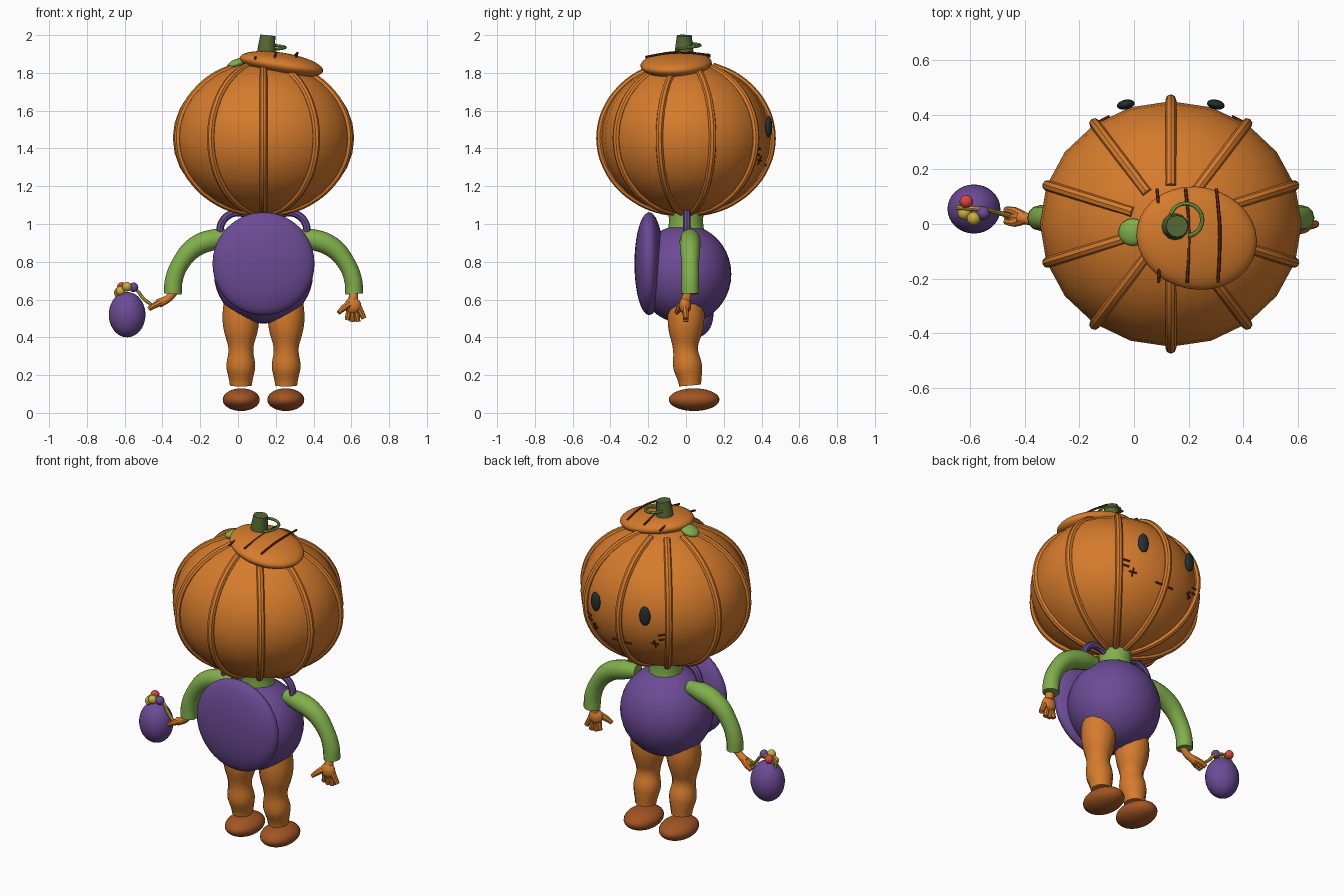
import bpy, math
from mathutils import Vector

if "Cube" in bpy.data.objects:
    bpy.data.objects.remove(bpy.data.objects["Cube"])

CX = 0.135  # body centre line


def material(name, rgb):
    m = bpy.data.materials.new(name)
    m.diffuse_color = (*rgb, 1)
    m.use_nodes = True
    m.node_tree.nodes["Principled BSDF"].inputs["Base Color"].default_value = m.diffuse_color
    return m


ORANGE = material("pumpkin orange", (0.67, 0.20, 0.025))
PURPLE = material("purple", (0.15, 0.07, 0.30))
GREEN = material("leaf green", (0.22, 0.43, 0.07))
STEM = material("stem green", (0.09, 0.14, 0.035))
BROWN = material("shoe brown", (0.36, 0.09, 0.017))
STITCH = material("stitch brown", (0.15, 0.03, 0.008))
DARK = material("eye dark", (0.017, 0.03, 0.032))
YELLOW = material("yellow", (0.60, 0.43, 0.05))
RED = material("candy red", (0.70, 0.06, 0.05))


def finish(name, mat):
    ob = bpy.context.object
    ob.name = name
    ob.data.materials.clear()
    ob.data.materials.append(mat)
    bpy.ops.object.shade_smooth_by_angle(angle=math.radians(40))
    return ob


def ball(name, loc, size, mat, rot=(0, 0, 0), seg=32, rings=20):
    bpy.ops.mesh.primitive_uv_sphere_add(segments=seg, ring_count=rings, radius=1,
                                         location=loc, rotation=rot)
    bpy.context.object.scale = size
    return finish(name, mat)


def tube(name, pts, radii, mat, res=6, sides=4, cyclic=False):
    """Round tube through points, with a radius at each one."""
    if not isinstance(radii, (list, tuple)):
        radii = [radii] * len(pts)
    cu = bpy.data.curves.new(name, 'CURVE')
    cu.dimensions = '3D'
    cu.bevel_depth = 1
    cu.bevel_resolution = sides
    cu.use_fill_caps = True
    cu.resolution_u = res
    sp = cu.splines.new('BEZIER')
    sp.bezier_points.add(len(pts) - 1)
    sp.radius_interpolation = 'CARDINAL'
    sp.use_cyclic_u = cyclic
    for bp, p, r in zip(sp.bezier_points, pts, radii):
        bp.co, bp.radius = p, r
        bp.handle_left_type = bp.handle_right_type = 'AUTO'
    ob = bpy.data.objects.new(name, cu)
    bpy.context.collection.objects.link(ob)
    bpy.ops.object.select_all(action='DESELECT')
    ob.select_set(True)
    bpy.context.view_layer.objects.active = ob
    bpy.ops.object.convert(target='MESH')
    return finish(name, mat)


# Pumpkin head with ten ribs
HC, HR = Vector((CX, 0, 1.455)), (0.48, 0.45, 0.405)
ball("head", HC, HR, ORANGE, seg=20, rings=16)
for k in range(10):
    a = math.radians(90 + 36 * k)
    pts = []
    for i in range(11):
        t = math.radians(-84 + 156 * i / 10)
        pts.append(HC + Vector((0.475 * math.cos(t) * math.cos(a),
                                0.455 * math.cos(t) * math.sin(a), 0.40 * math.sin(t))))
    tube(f"head_rib_{k}", pts, 0.02, ORANGE, res=3, sides=2)


# Face: eyes, cheek marks and stitched mouth
def face_point(x, z, lift=0.003):
    u, w = (x - CX) / HR[0], (z - HC.z) / HR[2]
    return Vector((x, HR[1] * math.sqrt(max(0, 1 - u * u - w * w)) + lift, z))


def mark(name, ends):
    (x0, z0), (x1, z1) = ends
    tube(name, [face_point(x0 + (x1 - x0) * t / 2, z0 + (z1 - z0) * t / 2) for t in range(3)],
         0.005, STITCH, res=2, sides=1)


for s, side in ((-1, "left"), (1, "right")):
    ball(f"{side}_eye", (CX + s * 0.165, 0.438, 1.515), (0.033, 0.018, 0.058), DARK,
         rot=(0, 0, -s * 0.2), seg=20, rings=12)
    for j in range(2):
        z = 1.365 + j * 0.03
        mark(f"{side}_cheek_mark_{j}", ((CX + s * 0.225, z), (CX + s * 0.275, z + 0.012)))
    x = CX + s * 0.20
    mark(f"{side}_mouth_end", ((x - 0.02, 1.335), (x + 0.02, 1.34)))
    mark(f"{side}_mouth_cross", ((x, 1.315), (x, 1.36)))
mark("mouth", ((CX - 0.06, 1.312), (CX + 0.06, 1.312)))
mark("mouth_cross", ((CX, 1.29), (CX, 1.335)))

# Tilted cap with stitches, stem, tendril and leaf
ball("cap", (0.23, -0.052, 1.845), (0.225, 0.188, 0.062), ORANGE, rot=(0, 0.16, -0.2))
for i, (x, z) in enumerate(((0.09, 1.885), (0.195, 1.895), (0.308, 1.893))):
    tube(f"cap_stitch_{i}", [(x - 0.006, 0.13, z), (x + 0.006, 0.0, z + 0.013),
                             (x + 0.006, -0.1, z + 0.01), (x, -0.215, z - 0.01)],
         0.006, STITCH, res=4, sides=1)
tube("stem", [(0.15, -0.01, 1.88), (0.152, -0.01, 1.94), (0.158, -0.008, 1.998)],
     [0.052, 0.046, 0.04], STEM, res=2)
tube("tendril", [(0.19 + 0.06 * math.cos(math.radians(d)), 0.015 + 0.06 * math.sin(math.radians(d)),
                  1.925 + 0.03 * (d + 80) / 240) for d in range(-80, 161, 30)],
     0.008, GREEN, res=3, sides=2)
ball("cap_leaf", (-0.005, -0.03, 1.85), (0.055, 0.05, 0.024), GREEN, rot=(0, -0.35, 0), seg=20, rings=12)

# Torso, collar and round backpack
ball("torso", (CX, -0.01, 0.735), (0.262, 0.25, 0.262), PURPLE)
tube("collar", [(CX, 0, 0.94), (CX, 0, 1.01), (CX, 0, 1.075)], [0.10, 0.09, 0.095], GREEN, res=2)
ball("backpack", (CX, -0.195, 0.79), (0.27, 0.078, 0.272), PURPLE)

for s, side in ((-1, "left"), (1, "right")):
    # Backpack strap looping over the shoulder
    tube(f"{side}_strap", [(CX + s * (0.135 + 0.095 * math.cos(k * math.pi / 6)), 0.005,
                            0.965 + 0.095 * math.sin(k * math.pi / 6)) for k in range(12)],
         0.02, PURPLE, res=3, sides=2, cyclic=True)

    # Bent sleeve with flat cuff
    path = [(0.17, 0.93, 0.04), (0.25, 0.92, 0.054), (0.36, 0.88, 0.054),
            (0.44, 0.79, 0.047), (0.475, 0.70, 0.047), (0.48, 0.63, 0.047)]
    tube(f"{side}_sleeve", [(CX + s * d, 0.022, z) for d, z, r in path],
         [r for d, z, r in path], GREEN)

    # Leg with knee and calf, and its shoe
    prof = [(0.60, 0.09, 0), (0.50, 0.097, 0), (0.42, 0.086, -0.003), (0.34, 0.066, -0.003),
            (0.25, 0.076, 0.008), (0.19, 0.066, 0.018), (0.145, 0.058, 0.022)]
    leg = tube(f"{side}_leg", [(CX + s * 0.12, y, z) for z, r, y in prof],
               [r for z, r, y in prof], ORANGE)
    ball(f"{side}_shoe", (CX + s * 0.118, 0.043, 0.07), (0.098, 0.134, 0.06), BROWN)

# Open right hand
tube("right_wrist", [(0.612, 0.01, 0.65), (0.61, 0.0, 0.60)], [0.022, 0.026], ORANGE, res=2)
ball("right_palm", (0.608, -0.005, 0.568), (0.044, 0.032, 0.045), ORANGE, seg=16, rings=10)
for i, (x, z) in enumerate(((0.578, 0.492), (0.605, 0.483), (0.635, 0.483), (0.667, 0.50))):
    tube(f"right_finger_{i}", [(0.608 + 0.5 * (x - 0.608), -0.005, 0.56), (x, 0.0, z)],
         [0.018, 0.014], ORANGE, res=2, sides=2)
tube("right_thumb", [(0.595, -0.01, 0.58), (0.56, -0.035, 0.555), (0.532, -0.05, 0.53)],
     [0.022, 0.018, 0.012], ORANGE, res=2, sides=2)

# Left hand reaching to the basket handle
tube("left_wrist", [(-0.335, 0.015, 0.645), (-0.37, 0.015, 0.605), (-0.42, 0.025, 0.58)],
     [0.022, 0.02, 0.024], ORANGE, res=3)
for i, y in enumerate((0.005, 0.025, 0.047)):
    tube(f"left_finger_{i}", [(-0.40, 0.022, 0.59), (-0.44, y, 0.57), (-0.472, y + 0.005, 0.55)],
         [0.02, 0.016, 0.012], ORANGE, res=2, sides=2)

# Egg-shaped candy basket with handle and sweets
ball("basket", (-0.587, 0.055, 0.52), (0.097, 0.09, 0.12), PURPLE)
tube("basket_handle", [(-0.64, 0.06, 0.61), (-0.645, 0.06, 0.645), (-0.60, 0.058, 0.67),
                       (-0.54, 0.052, 0.652), (-0.50, 0.042, 0.605), (-0.455, 0.03, 0.57)],
     0.009, YELLOW, res=5, sides=2)
for i, (loc, mat) in enumerate((((-0.588, 0.02, 0.668), YELLOW), ((-0.553, 0.04, 0.665), PURPLE),
                                ((-0.615, 0.082, 0.667), RED), ((-0.622, 0.04, 0.645), YELLOW))):
    ball(f"sweet_{i}", loc, (0.025, 0.025, 0.025), mat, seg=16, rings=10)
